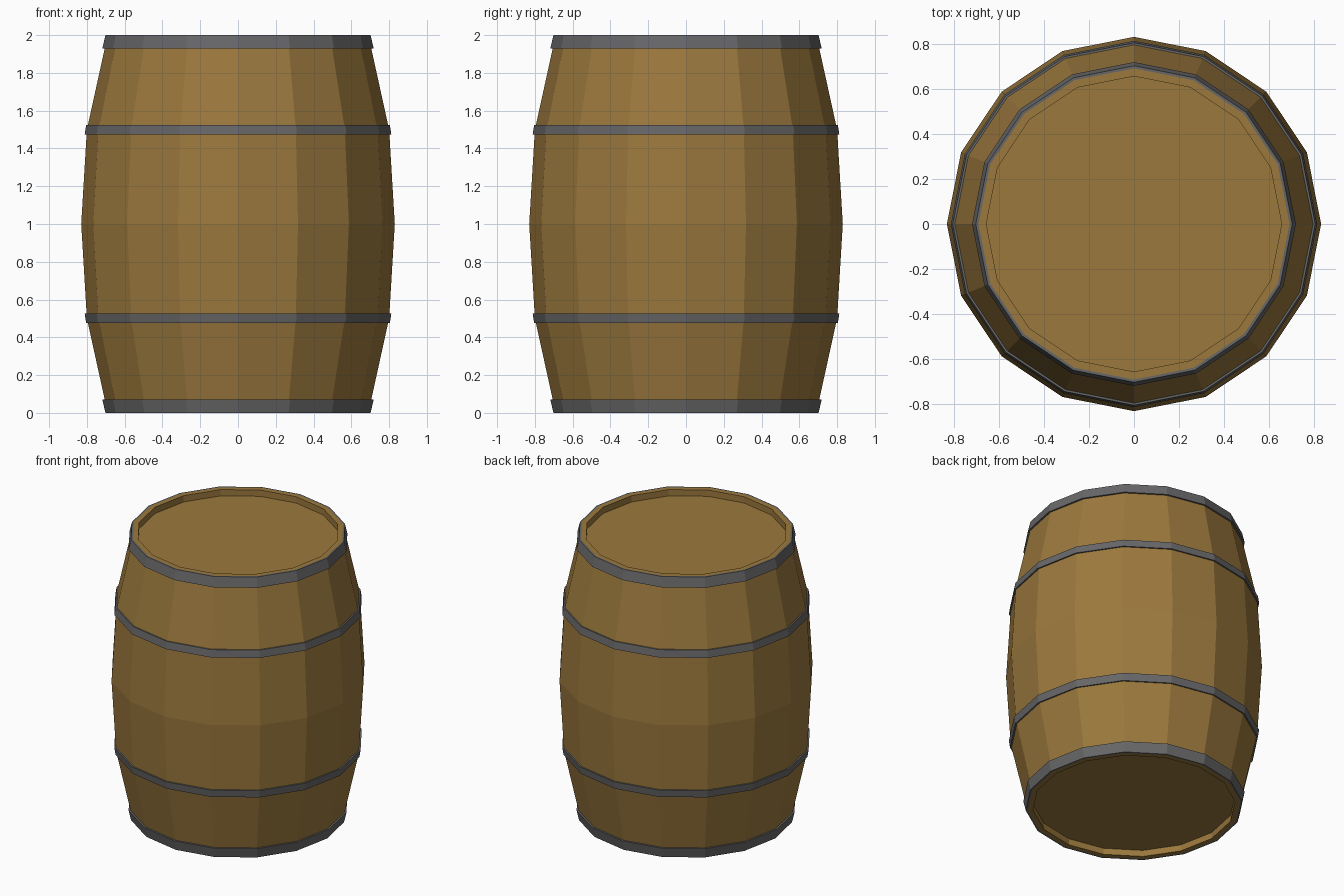
import bpy, bmesh, math

if "Cube" in bpy.data.objects:
    bpy.data.objects.remove(bpy.data.objects["Cube"])

N = 16  # staves / sides


def material(name, color):
    m = bpy.data.materials.new(name)
    m.diffuse_color = (*color, 1)
    m.use_nodes = True
    m.node_tree.nodes["Principled BSDF"].inputs["Base Color"].default_value = m.diffuse_color
    return m


WOOD = material("wood", (0.33, 0.19, 0.047))
METAL = material("metal", (0.135, 0.135, 0.14))


def ring(bm, r, z):
    return [bm.verts.new((r * math.cos(2 * math.pi * i / N),
                          r * math.sin(2 * math.pi * i / N), z)) for i in range(N)]


def bridge(bm, a, b):
    for i in range(N):
        j = (i + 1) % N
        bm.faces.new((a[i], a[j], b[j], b[i]))


def plank_cap(bm, v):
    # fill a ring with parallel strips running diagonally
    for k in range(8):
        corners = [v[(6 + k) % N], v[(7 + k) % N], v[(5 - k) % N], v[(6 - k) % N]]
        bm.faces.new(list(dict.fromkeys(corners)))


def finish(bm, name, mat):
    bmesh.ops.recalc_face_normals(bm, faces=bm.faces)
    me = bpy.data.meshes.new(name)
    bm.to_mesh(me)
    bm.free()
    me.materials.append(mat)
    ob = bpy.data.objects.new(name, me)
    bpy.context.collection.objects.link(ob)
    return ob


# Barrel body: recessed planked heads, rims and bulging staves
half = [(0.655, 0.045), (0.655, 0.0), (0.69, 0.0), (0.80, 0.5)]
profile = half + [(0.83, 1.0)] + [(r, 2 - z) for r, z in reversed(half)]
bm = bmesh.new()
rings = [ring(bm, r, z) for r, z in profile]
for a, b in zip(rings, rings[1:]):
    bridge(bm, a, b)
plank_cap(bm, rings[0])
plank_cap(bm, rings[-1])
finish(bm, "barrel_body", WOOD)


# Metal hoops: closed rings with a four-point section, mirrored top to bottom
def hoop(name, section):
    bm = bmesh.new()
    rs = [ring(bm, r, z) for r, z in section]
    for i in range(len(rs)):
        bridge(bm, rs[i], rs[(i + 1) % len(rs)])
    finish(bm, name, METAL)


end_section = [(0.69, 0.0), (0.702, 0.0), (0.718, 0.07), (0.70, 0.07)]
mid_section = [(0.785, 0.475), (0.804, 0.475), (0.812, 0.527), (0.79, 0.527)]
for label, section in (("end_hoop", end_section), ("middle_hoop", mid_section)):
    hoop("lower_" + label, section)
    hoop("upper_" + label, [(r, 2 - z) for r, z in section])
